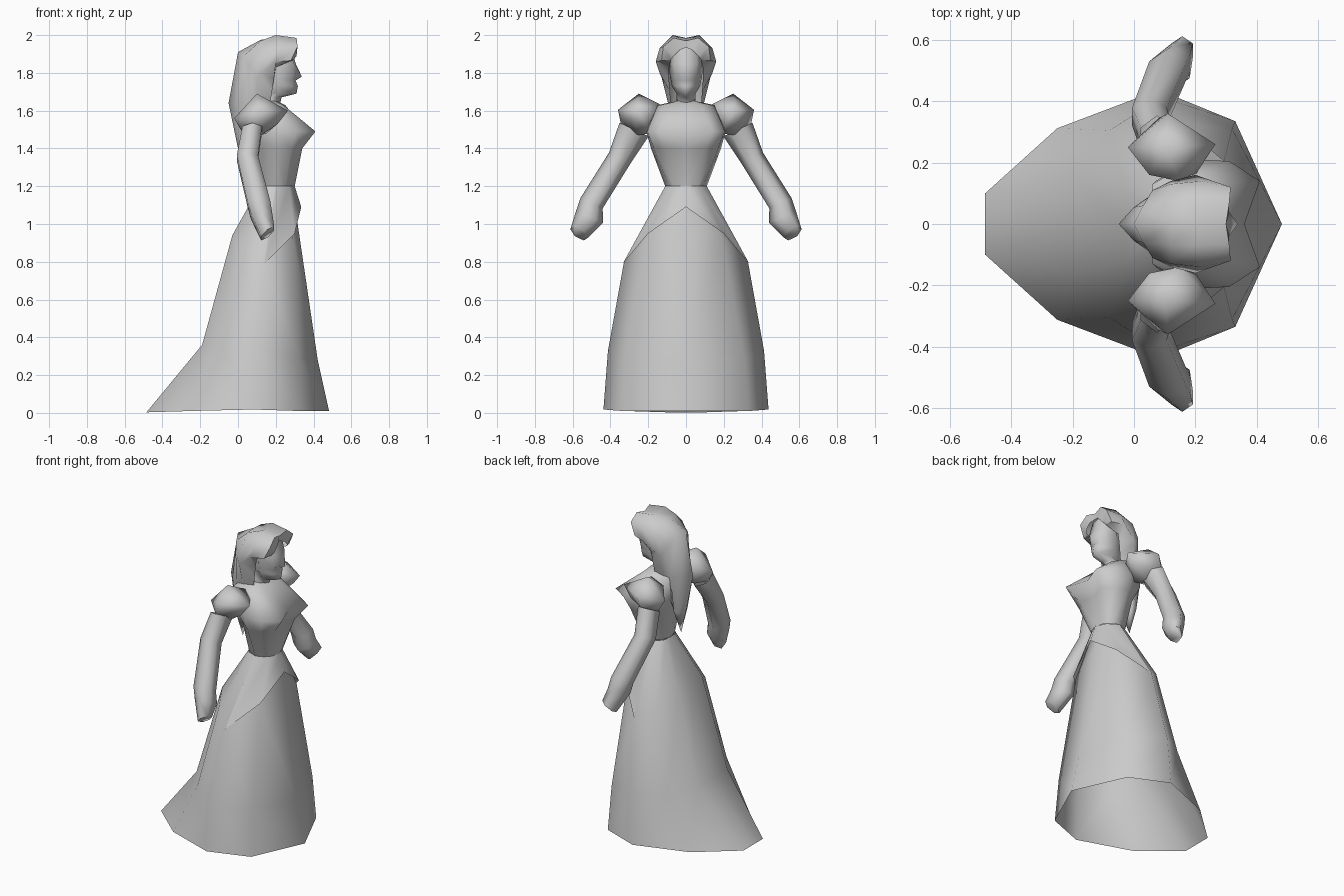
import bpy, bmesh, math
from mathutils import Vector

default_cube = bpy.data.objects.get("Cube")
if default_cube:
    bpy.data.objects.remove(default_cube)

grey = bpy.data.materials.new("plain_grey")
grey.use_nodes = True
grey_colour = (0.6, 0.6, 0.6, 1)
grey.diffuse_color = grey_colour
grey.node_tree.nodes["Principled BSDF"].inputs["Base Color"].default_value = grey_colour


def finish(name, bm, sharp_angle=75):
    """Mirror the half shape across y, weld the seam and shade it."""
    copy = bmesh.ops.duplicate(bm, geom=bm.verts[:] + bm.edges[:] + bm.faces[:])
    for item in copy["geom"]:
        if isinstance(item, bmesh.types.BMVert):
            item.co.y = -item.co.y
        elif isinstance(item, bmesh.types.BMFace):
            item.normal_flip()
    bmesh.ops.remove_doubles(bm, verts=bm.verts[:], dist=0.001)
    bmesh.ops.recalc_face_normals(bm, faces=bm.faces[:])
    mesh = bpy.data.meshes.new(name)
    bm.to_mesh(mesh)
    bm.free()
    mesh.materials.append(grey)
    part = bpy.data.objects.new(name, mesh)
    bpy.context.scene.collection.objects.link(part)
    bpy.ops.object.select_all(action="DESELECT")
    part.select_set(True)
    bpy.context.view_layer.objects.active = part
    bpy.ops.object.shade_smooth_by_angle(angle=math.radians(sharp_angle))


def loft(name, rows, closed=False, cap=False):
    """Skin neighbouring rows of points with quads."""
    bm = bmesh.new()
    grid = [[bm.verts.new(point) for point in row] for row in rows]
    count = len(grid[0])
    for lower, upper in zip(grid, grid[1:]):
        for i in range(count if closed else count - 1):
            j = (i + 1) % count
            bm.faces.new((lower[i], lower[j], upper[j], upper[i]))
    if cap:
        bm.faces.new(grid[-1])
    finish(name, bm)


def level(z, *outline):
    """Horizontal half ring from the front centre to the back centre."""
    return [(x, y, z) for x, y in outline]


# Trained skirt: hem, knee, hip and waist rings; the hip ring dips at the sides
loft("skirt", [
    [(.482, 0, .01), (.33, .335, .01), (.08, .437, .018),
     (-.25, .312, .01), (-.485, .1, .003), (-.485, 0, .003)],
    [(.422, 0, .28), (.32, .31, .29), (.09, .413, .33),
     (-.08, .305, .35), (-.19, .155, .36), (-.19, 0, .36)],
    [(.31, 0, 1.04), (.29, .19, .93), (.14, .33, .79),
     (.03, .24, .87), (-.03, .12, .94), (-.03, 0, .94)],
    level(1.2, (.28, 0), (.26, .07), (.2, .105), (.14, .085), (.115, .05), (.115, 0)),
])

# Pointed overskirt hanging from the waist
loft("overskirt", [
    [(.3, 0, 1.2), (.27, .07, 1.2), (.2, .11, 1.2)],
    [(.335, 0, 1.09), (.3, .2, .95), (.14, .335, .79)],
])

# Bodice, from waist to neckline
loft("bodice", [
    level(1.2, (.3, 0), (.28, .06), (.25, .09), (.2, .11), (.13, .07), (.11, 0)),
    level(1.4, (.31, 0), (.34, .1), (.28, .17), (.2, .185), (.1, .1), (.08, 0)),
    level(1.49, (.36, 0), (.41, .14), (.31, .205), (.2, .21), (.07, .14), (.06, 0)),
    level(1.63, (.25, 0), (.24, .08), (.21, .13), (.16, .15), (.06, .13), (.05, 0)),
    level(1.65, (.21, 0), (.2, .04), (.18, .05), (.15, .05), (.11, .04), (.09, 0)),
])

# Neck and head, with the chin, lips, nose and brow as rings
loft("head", [
    level(1.62, (.22, 0), (.2, .03), (.16, .05), (.1, 0)),
    level(1.67, (.23, 0), (.21, .03), (.17, .05), (.1, 0)),
    level(1.69, (.31, 0), (.29, .03), (.21, .05), (.1, 0)),
    level(1.73, (.317, 0), (.29, .045), (.21, .075), (.1, 0)),
    level(1.76, (.305, 0), (.29, .05), (.21, .08), (.1, 0)),
    level(1.78, (.338, 0), (.29, .055), (.21, .085), (.1, 0)),
    level(1.85, (.305, 0), (.295, .06), (.21, .09), (.1, 0)),
    level(1.94, (.28, 0), (.27, .06), (.2, .08), (.1, 0)),
])

# Hair: locks swept from the fringe over the crown to one tip down the back
hair_tip = (.035, 0, 1.25)
hair_locks = [
    [(.3, 0, 1.97), (.2, 0, 1.985), (.12, 0, 1.975), (0, 0, 1.91),
     (-.05, 0, 1.64), (0, 0, 1.4), hair_tip],
    [(.31, .065, 1.985), (.2, .07, 2), (.12, .07, 1.97), (.03, .06, 1.89),
     (0, .055, 1.64), (.02, .045, 1.4), hair_tip],
    [(.315, .12, 1.94), (.22, .14, 1.93), (.12, .13, 1.91), (.06, .11, 1.84),
     (.05, .09, 1.64), (.05, .055, 1.4), hair_tip],
    [(.28, .13, 1.865), (.2, .16, 1.86), (.12, .14, 1.8), (.1, .13, 1.78),
     (.1, .095, 1.64), (.06, .04, 1.4), hair_tip],
    [(.285, .08, 1.865), (.2, .09, 1.83), (.19, .09, 1.77), (.18, .085, 1.7),
     (.17, .08, 1.64), (.07, 0, 1.4), hair_tip],
]
loft("hair", hair_locks)

# Fringe, closing the front of the hair down onto the forehead
fringe_top = [lock[0] for lock in hair_locks]
fringe_hem = [(.295, 0, 1.935), (.31, .035, 1.92), (.31, .065, 1.89),
              (.295, .08, 1.87), hair_locks[-1][0]]
loft("fringe", [fringe_top, fringe_hem])

# Faceted puff sleeves, narrowing towards the bodice and the arms
puff = bmesh.new()
for corner in [(.1, .25, 1.69), (.11, .36, 1.605), (.265, .26, 1.6),
               (-.02, .25, 1.56), (.15, .14, 1.635), (.05, .16, 1.61),
               (.2, .16, 1.59), (.15, .18, 1.48), (.05, .17, 1.5),
               (.21, .27, 1.53), (.02, .26, 1.49), (.08, .345, 1.53),
               (.12, .26, 1.47)]:
    puff.verts.new(corner)
bmesh.ops.convex_hull(puff, input=puff.verts[:])
finish("puff_sleeves", puff)

# Arms and mitten hands: oval sections tilted across the arm
across = Vector((0, .9, .42)).normalized()


def arm_ring(centre, depth, width, lift=0, sides=6):
    """Section across the arm; lift raises its front edge."""
    forward = Vector((depth, 0, lift))
    turns = [math.tau * i / sides for i in range(sides)]
    return [Vector(centre) + forward * math.sin(t) + across * width * math.cos(t)
            for t in turns]


loft("arms", [
    arm_ring((.075, .275, 1.5), .06, .085),
    arm_ring((.05, .35, 1.35), .065, .064),
    arm_ring((.11, .5, 1.11), .07, .065),
    arm_ring((.125, .51, 1.04), .065, .078),
    arm_ring((.157, .565, .95), .04, .052, lift=.03),
], closed=True, cap=True)
